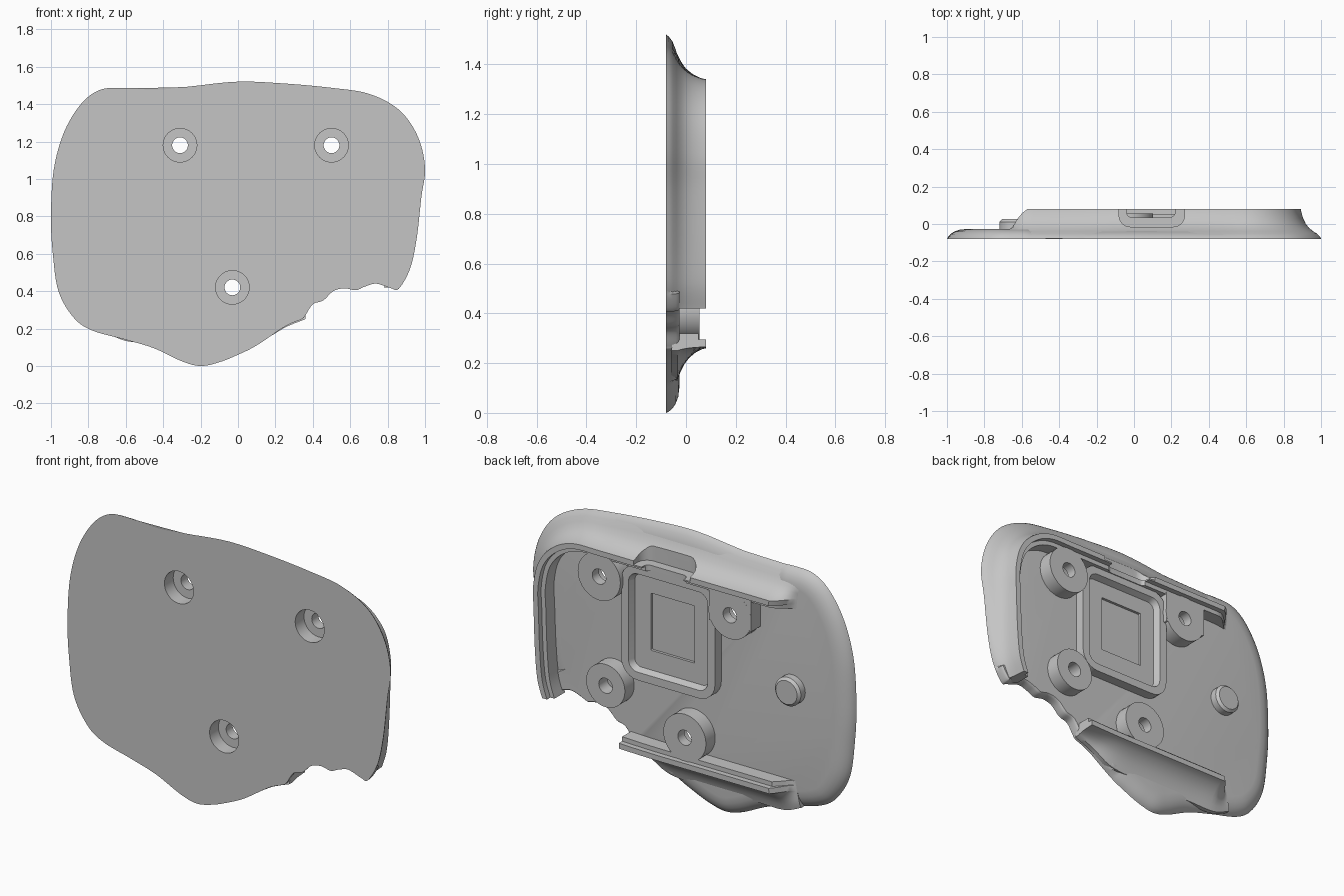
import bpy, bmesh, math
from mathutils import Vector

if "Cube" in bpy.data.objects:
    bpy.data.objects.remove(bpy.data.objects["Cube"])

grey = bpy.data.materials.new("plain_grey")
grey.use_nodes = True
colour = (0.56, 0.56, 0.56, 1)
grey.diffuse_color = colour
grey.node_tree.nodes["Principled BSDF"].inputs["Base Color"].default_value = colour

FRONT, FLOOR, RIM, BOSS_TOP = -0.08, -0.027, 0.08, 0.055


def solid(name, rings):
    """Skin a stack of closed rings and cap both ends."""
    bm = bmesh.new()
    rows = [[bm.verts.new(p) for p in ring] for ring in rings]
    n = len(rows[0])
    for a, b in zip(rows, rows[1:]):
        for i in range(n):
            j = (i + 1) % n
            bm.faces.new((a[i], a[j], b[j], b[i]))
    bm.faces.new(rows[0])
    bm.faces.new(rows[-1])
    bmesh.ops.recalc_face_normals(bm, faces=bm.faces)
    mesh = bpy.data.meshes.new(name)
    bm.to_mesh(mesh)
    bm.free()
    mesh.materials.append(grey)
    obj = bpy.data.objects.new(name, mesh)
    bpy.context.collection.objects.link(obj)
    return obj


def spline(pts, steps, closed):
    """Smooth curve through points of any dimension."""
    n, out = len(pts), []
    for i in range(n if closed else n - 1):
        pick = [(i + k) % n if closed else min(max(i + k, 0), n - 1) for k in (-1, 0, 1, 2)]
        a, b, c, d = (pts[k] for k in pick)
        for s in range(steps):
            t = s / steps
            out.append([q + t / 2 * (r - p + t * (2 * p - 5 * q + 4 * r - s4 + t * (3 * (q - r) + s4 - p)))
                        for p, q, r, s4 in zip(a, b, c, d)])
    if not closed:
        out.append(list(pts[-1]))
    return out


def disc(x, z, r, y, n=40):
    return [(x + r * math.cos(k * math.tau / n), y, z + r * math.sin(k * math.tau / n)) for k in range(n)]


def cylinder(name, x, z, r, y0, y1):
    return solid(name, [disc(x, z, r, y0), disc(x, z, r, y1)])


def rounded(x0, x1, v0, v1, r, n=6):
    """Rounded rectangle as pairs."""
    corners = [(x1 - r, v1 - r), (x0 + r, v1 - r), (x0 + r, v0 + r), (x1 - r, v0 + r)]
    return [(cx + r * math.cos((q + k / n) * math.pi / 2), cy + r * math.sin((q + k / n) * math.pi / 2))
            for q, (cx, cy) in enumerate(corners) for k in range(n + 1)]


def block(name, x0, x1, z0, z1, r, y0, y1):
    shape = rounded(x0, x1, z0, z1, r)
    return solid(name, [[(x, y, z) for x, z in shape] for y in (y0, y1)])


def cut(obj, cutters):
    """Subtract the cutters and bake the result."""
    for c in cutters:
        m = obj.modifiers.new("cut", 'BOOLEAN')
        m.operation, m.solver, m.object = 'DIFFERENCE', 'EXACT', c
    bpy.context.view_layer.update()
    baked = bpy.data.meshes.new_from_object(obj.evaluated_get(bpy.context.evaluated_depsgraph_get()))
    obj.modifiers.clear()
    obj.data = baked


# Back plate: free-form outline with a rounded rear edge
outline = spline([
    (-1, .8), (-.985, 1.05), (-.93, 1.25), (-.84, 1.4), (-.74, 1.475), (-.62, 1.487), (-.43, 1.477),
    (-.25, 1.495), (0, 1.52), (.25, 1.51), (.5, 1.487), (.7, 1.455), (.86, 1.37), (.96, 1.23),
    (1, 1.06), (.98, .9), (.955, .68), (.92, .52), (.86, .413), (.82, .415), (.74, .44), (.68, .425),
    (.63, .405), (.57, .415), (.51, .4), (.455, .35), (.4, .33), (.36, .27), (.34, .25), (.25, .21),
    (.1, .11), (0, .06), (-.1, .02), (-.2, 0), (-.3, .025), (-.45, .095), (-.6, .14), (-.78, .19),
    (-.88, .26), (-.96, .4), (-.99, .6)], 6, True)


def inset_width(x, z):
    if x > .1 and z < .48:
        return .012 if x > .33 else .03
    return .16 if x > .7 or (z > 1.3 and x > -.55) else .1


inward = []
for i, (x, z) in enumerate(outline):
    (ax, az), (bx, bz) = outline[i - 2], outline[(i + 2) % len(outline)]
    inward.append(Vector((bz - az, ax - bx)).normalized() * inset_width(x, z))
edge = [(0, FRONT), (.06, -.068), (.18, -.054), (.38, -.041), (.65, -.031), (1, FLOOR)]
plate = solid("back_plate", [[(x + d.x * f, y, z + d.y * f) for (x, z), d in zip(outline, inward)]
                             for f, y in edge])


# Flared walls: each station is wall x, wall z, foot x, foot z, height
def flared_wall(name, stations, flare, inner):
    rings = []
    for wx, wz, fx, fz, h in spline(stations, 7, False):
        h = max(.03, min(1, h)) ** 2
        wall, foot = Vector((wx, wz)), Vector((fx, fz))
        into = (wall - foot).normalized()
        path = [(wall.lerp(foot, f), y) for f, y in flare] + [(wall + into * d, y) for d, y in inner]
        rings.append([(p.x, y if y < FLOOR else FLOOR + (y - FLOOR) * h, p.y) for p, y in path])
    return solid(name, rings)


lip = [(.03, RIM), (.03, .05), (.055, .05), (.055, -.045)]
main_wall = flared_wall("main_wall", [
    (-.67, 1.33, -.69, 1.478, 0), (-.57, 1.34, -.6, 1.484, 1), (-.25, 1.34, -.25, 1.493, 1),
    (0, 1.34, 0, 1.518, 1), (.25, 1.34, .25, 1.508, 1), (.48, 1.34, .5, 1.485, 1),
    (.65, 1.335, .7, 1.453, 1), (.77, 1.28, .86, 1.37, 1), (.855, 1.18, .96, 1.23, 1),
    (.89, 1.04, 1, 1.06, 1), (.888, .9, .98, .9, 1), (.88, .68, .955, .68, 1),
    (.865, .52, .92, .52, 1), (.835, .42, .863, .42, 1)],
    [(1, -.078), (.93, -.066), (.8, -.052), (.6, -.038), (.4, -.02), (.25, 0), (.12, .028),
     (.03, .06), (0, RIM)], lip)
lower_wall = flared_wall("lower_wall", [
    (.36, .265, .36, .25, 1), (.25, .262, .26, .21, 1), (.1, .26, .12, .14, 1),
    (-.1, .26, -.1, .13, 1), (-.4, .26, -.4, .13, 1), (-.57, .26, -.58, .13, 1),
    (-.67, .26, -.69, .17, 0)],
    [(1, -.06), (1, -.034), (.75, -.024), (.5, -.008), (.3, .012), (.12, .04), (.03, .065), (0, RIM)], lip)

# Port pocket and slot in the upper wall
pocket_shape = rounded(-.08, .27, -.015, .2, .06)
slot_shape = rounded(-.04, .22, .035, .2, .03)
pocket = solid("pocket_cutter", [[(x, y, z) for x, y in pocket_shape] for z in (1.318, 1.7)])
slot = solid("slot_cutter", [[(x, y, z) for x, y in slot_shape] for z in (1.2, 1.7)])
cut(main_wall, [pocket, slot])

# Screw bosses with counterbored holes
cutters = [pocket, slot]
bores = []
for name, x, z in (("left", .5, 1.18), ("right", -.31, 1.18), ("lower", -.03, .42)):
    pair = [cylinder("bore_cutter", x, z, .09, -.2, -.002), cylinder("hole_cutter", x, z, .042, -.3, .3)]
    bores += pair
    cut(cylinder(name + "_boss", x, z, .132, -.05, BOSS_TOP), pair)
    if name == "right":
        cut(block("right_boss_corner", -.442, -.18, 1.12, 1.3, .005, -.05, BOSS_TOP - .0005), pair)
cut(plate, bores)
blind = cylinder("blind_cutter", .46, .58, .042, -.02, .3)
cut(cylinder("side_boss", .46, .58, .12, -.05, BOSS_TOP), [blind])
cutters += bores + [blind]

# Central raised frame with a sunken bed and square recess
frame_rings = []
for inset, y in ((0, -.05), (0, .03), (.045, .03), (.06, -.005)):
    shape = rounded(-.2 + inset, .38 - inset, .65 + inset, 1.29 - inset, .1 - inset)
    frame_rings.append([(x, y, z) for x, z in shape])
frame = solid("centre_frame", frame_rings)
recess = block("recess_cutter", -.05, .22, .82, 1.14, .004, -.02, .2)
cut(frame, [recess])
cutters.append(recess)

# Locating pin with a chamfered tip
solid("locating_pin", [disc(-.64, .825, r, y) for r, y in ((.08, -.05), (.08, .012), (.066, .026))])

for c in cutters:
    bpy.data.objects.remove(c)

bpy.ops.object.select_all(action='DESELECT')
for obj in bpy.context.collection.objects:
    if obj.type == 'MESH':
        obj.select_set(True)
        bpy.context.view_layer.objects.active = obj
bpy.ops.object.shade_smooth_by_angle(angle=math.radians(32))
